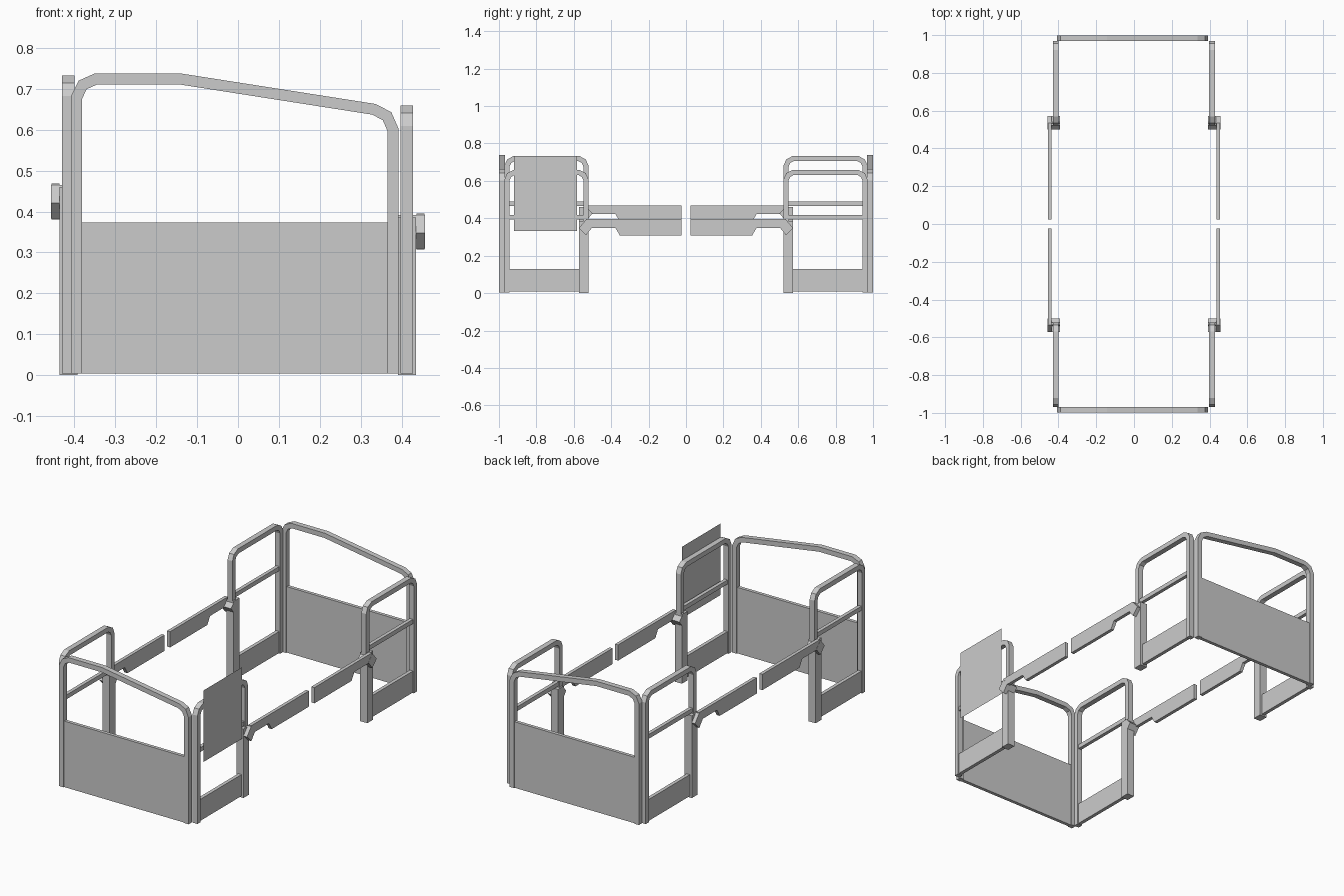
import bpy, bmesh
from mathutils import Vector

if "Cube" in bpy.data.objects:
    bpy.data.objects.remove(bpy.data.objects["Cube"])


def prism(name, profile, plane, a, b):
    """Extrude a 2D profile: plane 'xz' runs along y, plane 'yz' runs along x."""
    bm = bmesh.new()

    def put(u, v, w):
        return bm.verts.new((u, w, v) if plane == 'xz' else (w, u, v))
    lo = [put(u, v, a) for u, v in profile]
    hi = [put(u, v, b) for u, v in profile]
    bm.faces.new(lo)
    bm.faces.new(hi[::-1])
    n = len(profile)
    for i in range(n):
        j = (i + 1) % n
        bm.faces.new((lo[i], hi[i], hi[j], lo[j]))
    bmesh.ops.recalc_face_normals(bm, faces=bm.faces)
    me = bpy.data.meshes.new(name)
    bm.to_mesh(me)
    bm.free()
    ob = bpy.data.objects.new(name, me)
    bpy.context.collection.objects.link(ob)
    return ob


def rect(u0, u1, v0, v1):
    return [(u0, v0), (u1, v0), (u1, v1), (u0, v1)]


def band(outer, w):
    """Closed outline of a bent bar: outer path plus its mitred inner offset."""
    p = [Vector(q) for q in outer]
    nrm = []
    for q, r in zip(p, p[1:]):
        d = (r - q).normalized()
        nrm.append(Vector((d.y, -d.x)))
    inner = []
    for i, q in enumerate(p):
        n1, n2 = nrm[max(i - 1, 0)], nrm[min(i, len(nrm) - 1)]
        inner.append(q + (n1 + n2) * w / (1 + n1.dot(n2)))
    return [tuple(q) for q in p + inner[::-1]]


# sloped end frames with lower panels (same orientation at both ends)
END = [(-.408, .006), (-.408, .685), (-.39, .722), (-.35, .74), (-.142, .74),
       (.337, .665), (.375, .645), (.393, .604), (.393, .006)]
for tag, s in (("front", -1), ("back", 1)):
    prism(tag + "_end_frame", band(END, .027), 'xz', s * .969, s * .999)
    prism(tag + "_end_panel", rect(-.382, .367, .006, .375), 'xz', s * .975, s * .994)

# side guards: the left side is taller than the right
for side, sx, xc, lift in (("left", -1, -.415, .074), ("right", 1, .413, 0)):
    for end, sy in (("front", -1), ("back", 1)):
        tag = f"{side}_{end}_"

        def part(name, prof, x0, x1):
            return prism(tag + name, [(u * sy, v) for u, v in prof], 'yz', x0, x1)

        # bent tube hoop
        t = .661 + lift
        hoop = [(.522, .36 + lift), (.522, t - .05), (.536, t - .018), (.57, t),
                (.922, t), (.956, t - .018), (.97, t - .05), (.97, .006)]
        part("guard_hoop", band(hoop, .027), xc - .015, xc + .015)
        # wide inner post, middle rail and kick panel
        part("guard_post", rect(.522, .573, .002, .388 + lift), xc - .022, xc + .022)
        part("guard_rail", rect(.54, .95, .395 + lift, .419 + lift), xc - .01, xc + .01)
        part("kick_panel", rect(.56, .95, .01, .13), xc - .01, xc + .01)
        # tilted hinge block
        z = .352 + lift
        hinge = [(.5, z + .003), (.535, z - .041), (.573, z - .003), (.536, z + .041)]
        part("hinge_block", hinge, xc - sx * .022, sx * .457)
        # side board with stepped underside
        board = [(.024, .309 + lift), (.353, .309 + lift), (.377, .35 + lift),
                 (.535, .35 + lift), (.535, .397 + lift), (.024, .397 + lift)]
        part("side_board", board, sx * .437, sx * .456)

# flat sheet hung outside the right front guard
me = bpy.data.meshes.new("notice_sheet")
me.from_pydata([(.431, y, z) for y, z in rect(-.92, -.582, .335, .735)], [], [(0, 1, 2, 3)])
bpy.context.collection.objects.link(bpy.data.objects.new("notice_sheet", me))

# settle everything exactly on the ground
for ob in bpy.context.collection.objects:
    ob.location.z = -.002
